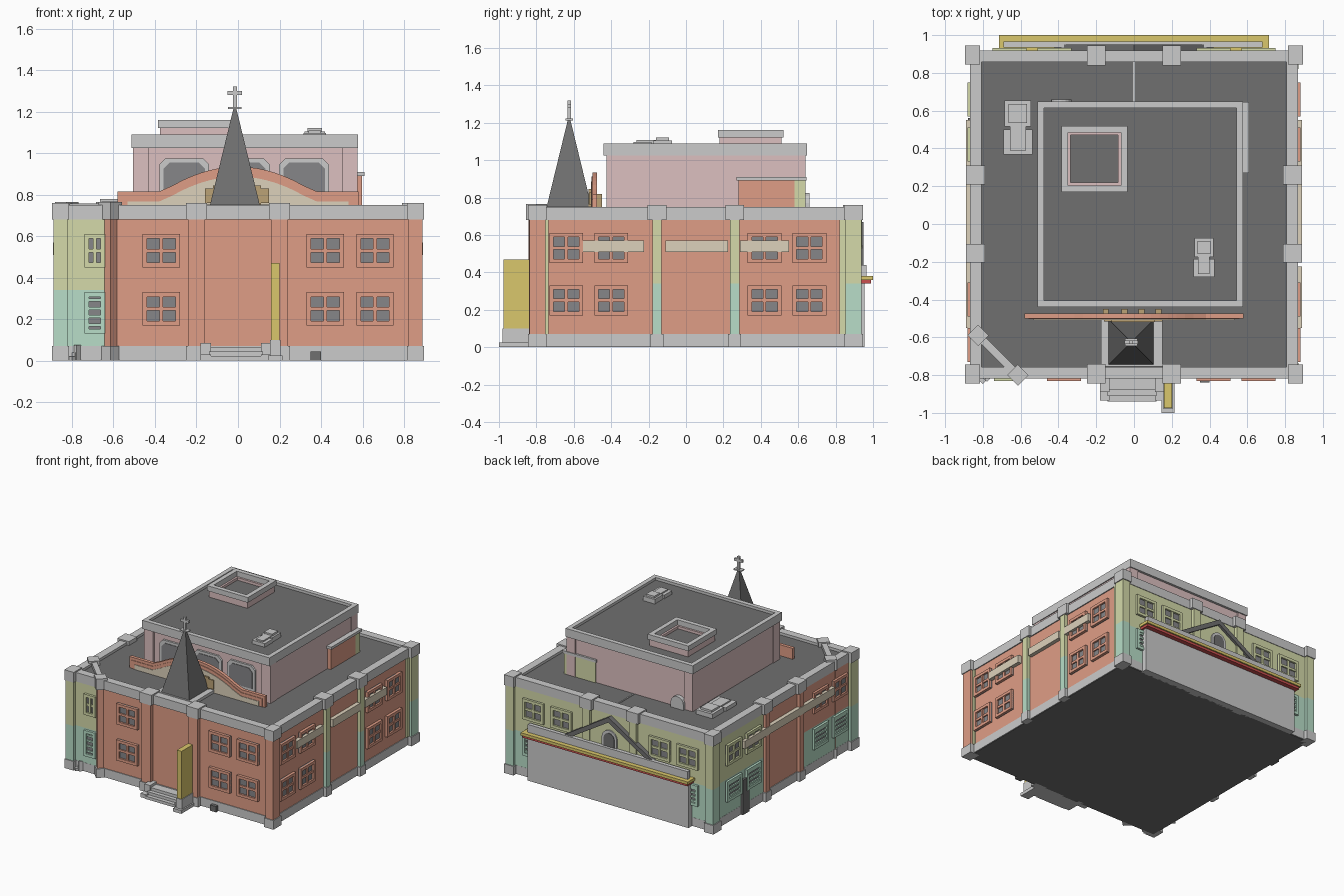
import bpy, bmesh, math
from mathutils import Matrix, Vector

if "Cube" in bpy.data.objects:
    bpy.data.objects.remove(bpy.data.objects["Cube"])

COL = dict(orange=(.74, .34, .24), green=(.66, .70, .40), mint=(.48, .73, .58), pink=(.72, .53, .53),
           cream=(.72, .64, .50), yellow=(.70, .57, .15), red=(.60, .08, .08), dark=(.16, .16, .16),
           glass=(.24, .24, .25), tan=(.50, .36, .18), white=(.75, .75, .78), grey=None)
MATS = {}


def paint(ob, col):
    c = COL[col]
    if c:
        if col not in MATS:
            MATS[col] = bpy.data.materials.new(col)
            MATS[col].diffuse_color = (*c, 1)
        ob.data.materials.append(MATS[col])


def finish(name, bm, col, mat=None):
    bmesh.ops.recalc_face_normals(bm, faces=bm.faces)
    me = bpy.data.meshes.new(name)
    bm.to_mesh(me)
    bm.free()
    ob = bpy.data.objects.new(name, me)
    bpy.context.collection.objects.link(ob)
    if mat:
        ob.matrix_world = mat
    paint(ob, col)
    return ob


def boxes(name, col, items, mat=None):
    """Each item is x0, x1, y0, y1, z0, z1."""
    bm = bmesh.new()
    for x0, x1, y0, y1, z0, z1 in items:
        m = Matrix.Translation(((x0 + x1) / 2, (y0 + y1) / 2, (z0 + z1) / 2)) @ \
            Matrix.Diagonal((abs(x1 - x0), abs(y1 - y0), abs(z1 - z0), 1))
        bmesh.ops.create_cube(bm, size=1, matrix=m)
    return finish(name, bm, col, mat)


def ring(x0, x1, y0, y1, z0, z1, t):
    return [(x0, x1, y0, y0 + t, z0, z1), (x0, x1, y1 - t, y1, z0, z1),
            (x0, x0 + t, y0 + t, y1 - t, z0, z1), (x1 - t, x1, y0 + t, y1 - t, z0, z1)]


def slab(name, col, pts, y0, y1, mat=None):
    """Extrude an (x, z) outline from y0 to y1."""
    bm = bmesh.new()
    f = bm.faces.new([bm.verts.new((x, y0, z)) for x, z in pts])
    r = bmesh.ops.extrude_face_region(bm, geom=[f])
    bmesh.ops.translate(bm, vec=(0, y1 - y0, 0), verts=[v for v in r['geom'] if isinstance(v, bmesh.types.BMVert)])
    return finish(name, bm, col, mat)


# wall frames: local x runs along the wall, local -y points outwards
XW, YF, YB = .86, -.81, .91
def wall(x, y, deg):
    return Matrix.Translation((x, y, 0)) @ Matrix.Rotation(math.radians(deg), 4, 'Z')
FRONT, RIGHT, BACK, LEFT = wall(0, YF, 0), wall(XW, 0, 90), wall(0, YB, 180), wall(-XW, 0, -90)


def window(w, u, z, col, wd=.18, ht=.16, louvre=False):
    a, b, t, top = u - wd / 2, u + wd / 2, .022, z + ht
    boxes('window_glass', 'glass', [(a, b, -.008, .01, z, top)], w)
    bars = [(a, a + t, -.022, .01, z, top), (b - t, b, -.022, .01, z, top),
            (a + t, b - t, -.022, .01, z, z + t), (a + t, b - t, -.022, .01, top - t, top)]
    if louvre:
        bars += [(a + t, b - t, -.018, .01, z + ht * k / 5 - .005, z + ht * k / 5 + .009) for k in range(1, 5)]
    else:
        bars += [(u - .009, u + .009, -.018, .01, z + t, top - t),
                 (a + t, b - t, -.0175, .01, z + ht / 2 - .009, z + ht / 2 + .009)]
    boxes('window_frame', col, bars, w)


def pilaster(w, u, low, high, wd=.06, d=.03):
    h = wd / 2
    boxes('pilaster_base', 'grey', [(u - h - .01, u + h + .01, -d - .005, .02, 0, .07)], w)
    boxes('pilaster_low', low, [(u - h, u + h, -d, .02, .07, .34)], w)
    boxes('pilaster_high', high, [(u - h, u + h, -d, .02, .34, .68)], w)
    boxes('pilaster_cap', 'grey', [(u - .05, u + .05, -d - .005, .07, .68, .76)], w)


# main body, roof, parapet
boxes('plinth', 'grey', [(-.865, .865, YF - .005, YB + .005, .003, .07)])
boxes('floor_underside', 'dark', [(-.86, .86, YF, YB, 0, .003)])
boxes('main_walls', 'orange', [(-XW, XW, YF, YB, .07, .68)])
boxes('roof', 'dark', [(-.83, .83, YF + .03, YB - .03, .68, .73)])
boxes('parapet', 'grey', ring(-.868, .868, YF - .008, YB + .008, .68, .75, .06))

# coloured wall skins
T = (-.004, .01)
def skin(w, a, b, low, high):
    boxes('wall_low', low, [(a, b, *T, .07, .34)], w)
    boxes('wall_high', high, [(a, b, *T, .34, .68)], w)
skin(FRONT, -.862, -.62, 'mint', 'green')
skin(BACK, -.862, .862, 'mint', 'green')
skin(LEFT, -.91, -.26, 'mint', 'green')
skin(LEFT, .17, .81, 'mint', 'orange')

# corner piers
for sx in (-1, 1):
    for y, sy in ((-.795, -1), (.895, 1)):
        x = sx * .855
        high, low = ('orange', 'orange') if (sx, sy) == (1, -1) else ('green', 'mint')
        r = .033
        for n, c, z0, z1, e in (('base', 'grey', 0, .07, .007), ('low', low, .07, .34, 0),
                                ('high', high, .34, .68, 0), ('cap', 'grey', .68, .76, .007)):
            q = r + e
            boxes('corner_' + n, c, [(x - q, x + q, y - q - .01, y + q + .01, z0, z1)])
for u in (-.2, .2):
    pilaster(FRONT, u, 'orange', 'orange', .08)
    pilaster(BACK, u, 'mint', 'green')
for u in (-.155, .26):
    pilaster(RIGHT, u, 'mint', 'green', .05, .025)
    pilaster(LEFT, -u, 'orange', 'orange', .05, .025)
boxes('edge_strip', 'green', [(-.775, -.735, -.012, .01, .07, .68), (.82, .86, -.012, .01, .07, .68)], RIGHT)

# diagonal corner: two turned piers joined by a beam, with steps
for x, y in ((-.615, -.80), (-.825, -.59)):
    m = Matrix.Translation((x, y, 0)) @ Matrix.Rotation(math.radians(-45), 4, 'Z')
    boxes('turned_pier', 'orange', [(-.03, .03, -.03, .03, .07, .68)], m)
    boxes('turned_pier_ends', 'grey', [(-.04, .04, -.04, .04, .68, .765), (-.04, .04, -.04, .04, 0, .07)], m)
m = Matrix.Translation((-.72, -.695, 0)) @ Matrix.Rotation(math.radians(-45), 4, 'Z')
boxes('diagonal_beam', 'grey', [(-.15, .15, -.02, .02, .70, .757)], m)
boxes('corner_steps', 'grey', [(-.05, .05, -.12 - .022 * k, -.05, .02 * (2 - k), .02 * (3 - k)) for k in range(3)] +
      [(s * .05 - .008, s * .05 + .008, -.14, -.05, 0, .075) for s in (-1, 1)], m)

# windows
for z in (.17, .45):
    for u in (-.37, .42, .66):
        window(FRONT, u, z, 'orange')
    for u in (-.64, -.4, .42, .66):
        window(RIGHT, u, z, 'orange')
        low = z < .3
        window(LEFT, -u, z, 'mint' if low else ('green' if u > 0 else 'orange'), louvre=low)
    for u in (-.66, -.42, .42, .66):
        window(BACK, u, z, 'green' if z > .3 else 'mint', louvre=z < .3)
window(FRONT, -.69, .45, 'green', .1)
window(FRONT, -.69, .13, 'mint', .1, .2, True)
boxes('side_door', 'dark', [(-.56, -.48, -.02, .01, .0, .27)], LEFT)

# long sign boards on both sides
for w in (RIGHT, LEFT):
    boxes('side_board', 'cream', [(s, e, -.03, .01, .51, .57)
          for s, e in ((-.55, -.225), (-.11, .225), (.29, .55))] if w is RIGHT else [(-.55, .55, -.03, .01, .51, .57)], w)

# rear shop front with striped canopy
boxes('rear_panel', 'grey', [(-.69, .69, .90, .955, 0, .345), (-.69, .68, .935, .965, .38, .44)])
boxes('canopy_red', 'red', [(-.705, .705, .90, .99, .340, .358)])
boxes('canopy_yellow', 'yellow', [(-.715, .715, .90, 1.0, .358, .38)])

# rear gable and arched window
slab('gable_face', 'green', [(-.36, .42), (.36, .42), (0, .64)], -.02, .01, BACK)
for s in (-1, 1):
    slab('gable_rake', 'dark', [(s * .42, .41), (s * .36, .41), (0, .63), (0, .67)], -.04, .01, BACK)
def arch(r, z0, zc):
    return [(-r, z0), (r, z0)] + [(r * math.cos(a * math.pi / 8), zc + r * math.sin(a * math.pi / 8)) for a in range(9)]
slab('arch_frame', 'grey', arch(.065, .40, .5), -.03, .01, BACK)
slab('arch_glass', 'dark', arch(.045, .41, .5), -.034, .01, BACK)

# upper storey
boxes('upper_walls', 'pink', [(-.44, .51, -.405, .62, .72, 1.05)] +
      [(a, a + .075, b, b + .075, .72, 1.03) for a in (-.505, .5) for b in (-.425, .565)] +
      [(-.50, .57, -.36, .63, .72, 1.03)])
boxes('upper_roof', 'dark', [(-.49, .56, -.42, .63, 1.03, 1.07)])
boxes('upper_cornice', 'grey', ring(-.512, .578, -.44, .648, 1.025, 1.09, .035))
UP = wall(.033, -.405, 0)
for u in (-.292, 0, .285):
    def out(i):
        a, b, z0, z1, c = u - .12 + i, u + .12 - i, .78 + i, .975 - i, .03
        return [(a, z0), (b, z0), (b, z1 - c), (b - c, z1), (a + c, z1), (a, z1 - c)]
    slab('upper_window_frame', 'white', out(0), -.015, .01, UP)
    slab('upper_window_glass', 'glass', out(.02), -.019, .01, UP)

# stair box beside the upper storey and small rear dormer
boxes('stair_box', 'orange', [(.5, .598, .28, .58, .72, .89)])
boxes('stair_box_rear', 'green', [(.33, .598, .58, .638, .72, .89)])
boxes('stair_box_cap', 'grey', [(.5, .61, .27, .645, .89, .91), (.32, .5, .6, .645, .89, .91)])
slab('rear_dormer', 'grey', [(x - .385, z) for x, z in arch(.055, .72, .77)], .6, .66)

# skylight and roof vents
boxes('skylight_walls', 'pink', ring(-.375, -.045, .18, .51, 1.06, 1.12, .04))
boxes('skylight_rim', 'grey', ring(-.385, -.035, .17, .52, 1.12, 1.16, .035))
boxes('skylight_floor', 'dark', [(-.37, -.05, .19, .5, 1.06, 1.10)])
def vent(x, y, z, s):
    boxes('roof_vent', 'grey', [(x - .05 * s, x + .05 * s, y - .05 * s, y + .05 * s, z, z + .035),
                                (x - .035 * s, x + .035 * s, y - .035 * s, y + .035 * s, z + .035, z + .05),
                                (x - .055 * s, x + .055 * s, y - .155 * s, y - .06 * s, z, z + .028),
                                (x - .03 * s, x + .03 * s, y - .14 * s, y - .02 * s, z + .01, z + .038)])
vent(.37, -.125, 1.07, 1)
vent(-.615, .585, .73, 1.4)
boxes('roof_ridge', 'grey', [(-.005, .005, .64, .86, .72, .735)])

# curved false front: orange border with cream face
def curve_top(o):
    arc = [(-.36 + .72 * k / 16, .81 + .125 * math.sin(math.pi * k / 16) ** .8 - o) for k in range(1, 16)]
    return [(-.58 + o, .72), (-.58 + o, .815 - o), (-.38, .815 - o)] + arc + [(.38, .815 - o), (.58 - o, .815 - o), (.58 - o, .72)]
slab('false_front', 'orange', curve_top(0), -.50, -.475)
slab('false_front_border', 'orange', curve_top(.022), -.504, -.49)
slab('false_front_face', 'cream', curve_top(.048), -.508, -.49)
boxes('front_emblem', 'tan', [(-.16, .15, -.516, -.50, .76, .83), (-.12, .11, -.52, -.50, .745, .845)])
boxes('false_front_props', 'tan', [(x - .015, x + .015, -.478, -.45, .72, .82) for x in (-.15, -.05, .04, .13)])

# spire with cross
boxes('spire_base', 'white', [(-.175, .15, -.755, -.5, .72, .752)])
bm = bmesh.new()
bmesh.ops.create_cone(bm, cap_ends=True, segments=4, radius1=.12 * 2 ** .5, radius2=.008, depth=.47,
                      matrix=Matrix.Translation((-.015, -.625, .985)) @ Matrix.Rotation(math.pi / 4, 4, 'Z'))
finish('spire', bm, 'dark')
boxes('spire_cross', 'grey', [(-.048, .018, -.645, -.605, 1.213, 1.222), (-.024, -.006, -.634, -.616, 1.22, 1.32),
                              (-.05, .02, -.634, -.616, 1.28, 1.30)])

# front steps, upright sign, ground vent
boxes('front_steps', 'grey', [(-.14, .12, -.94 + .03 * k, -.80, .022 * k, .022 * (k + 1)) for k in range(3)] +
      [(-.18, -.13, -.935, -.80, 0, .03), (.11, .16, -.935, -.80, 0, .03),
       (-.18, -.13, -.89, -.80, .03, .085), (.11, .16, -.89, -.80, .03, .085)])
boxes('sign_base', 'grey', [(.145, .215, -1.0, -.83, 0, .025), (.155, .205, -.98, -.83, .025, .1)])
boxes('upright_sign', 'yellow', [(.16, .2, -.975, -.84, .1, .47)])
boxes('ground_vent', 'dark', [(.35, .4, -.84, -.80, 0, .045)])

for m in bpy.data.materials:
    if m.users and not m.is_grease_pencil:
        m.use_nodes = True
        m.node_tree.nodes["Principled BSDF"].inputs["Base Color"].default_value = m.diffuse_color
